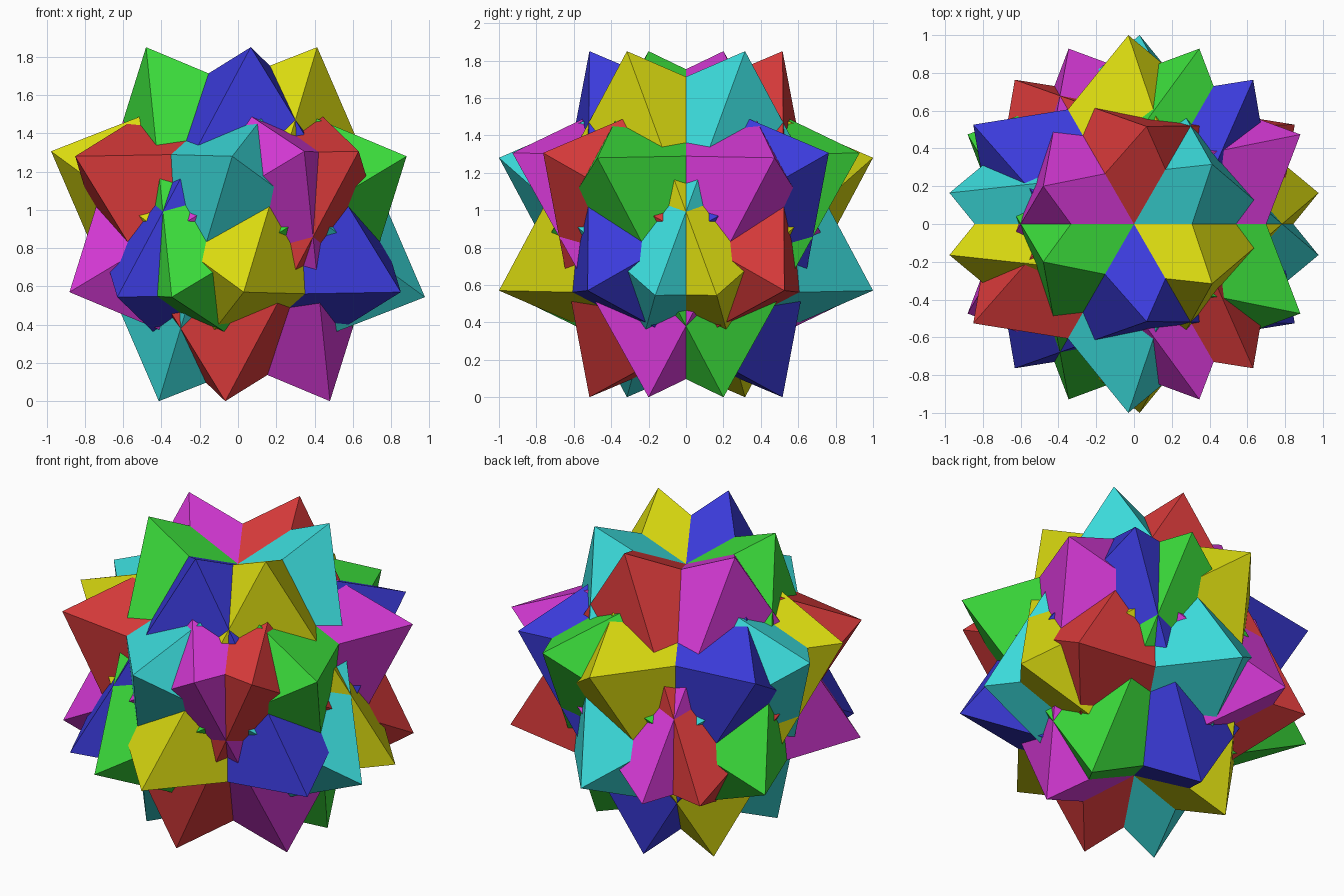
import bpy, bmesh, math
from mathutils import Vector, Matrix

cube = bpy.data.objects.get("Cube")
if cube:
    bpy.data.objects.remove(cube, do_unlink=True)

R = 1.0615                      # corner distance of each octahedron
CENTRE = Vector((0, 0, 0.925))  # shared centre


def material(name, rgb):
    m = bpy.data.materials.new(name)
    m.use_nodes = True
    m.diffuse_color = (*rgb, 1)
    m.node_tree.nodes["Principled BSDF"].inputs["Base Color"].default_value = (*rgb, 1)
    return m


def polar(angle, height):
    """Point at distance R from the centre with given azimuth and height."""
    r, a = math.sqrt(R * R - height * height), math.radians(angle)
    return Vector((r * math.cos(a), r * math.sin(a), height))


# Orthogonal frame of the first octahedron
a = polar(37.35, 0.925).normalized()
b = polar(170.44, 0.381)
b = (b - a * b.dot(a)).normalized()
c = a.cross(b)
AXES = [a, b, c]


def octahedron(name, matrix, mat):
    bm = bmesh.new()
    for axis in AXES:
        for sign in (R, -R):
            bm.verts.new(matrix @ (axis * sign) + CENTRE)
    bmesh.ops.convex_hull(bm, input=bm.verts[:])
    bmesh.ops.recalc_face_normals(bm, faces=bm.faces[:])
    mesh = bpy.data.meshes.new(name)
    bm.to_mesh(mesh)
    bm.free()
    mesh.materials.append(mat)
    bpy.context.collection.objects.link(bpy.data.objects.new(name, mesh))


# Three turns about the upright axis, each with its mirror image across y = 0
HI, LO = 0.70, 0.043
PAIRS = [
    (("cyan", (LO, HI, HI)), ("yellow", (HI, HI, 0.005))),
    (("magenta", (HI, LO, HI)), ("green", (LO, HI, LO))),
    (("blue", (LO, LO, HI)), ("red", (HI, LO, LO))),
]
MIRROR = Matrix.Diagonal((1, -1, 1))
for i, (turned, mirrored) in enumerate(PAIRS):
    turn = Matrix.Rotation(math.radians(120 * i), 3, 'Z')
    for (name, rgb), matrix in ((turned, turn), (mirrored, MIRROR @ turn)):
        octahedron(name + "_octahedron", matrix, material(name, rgb))
